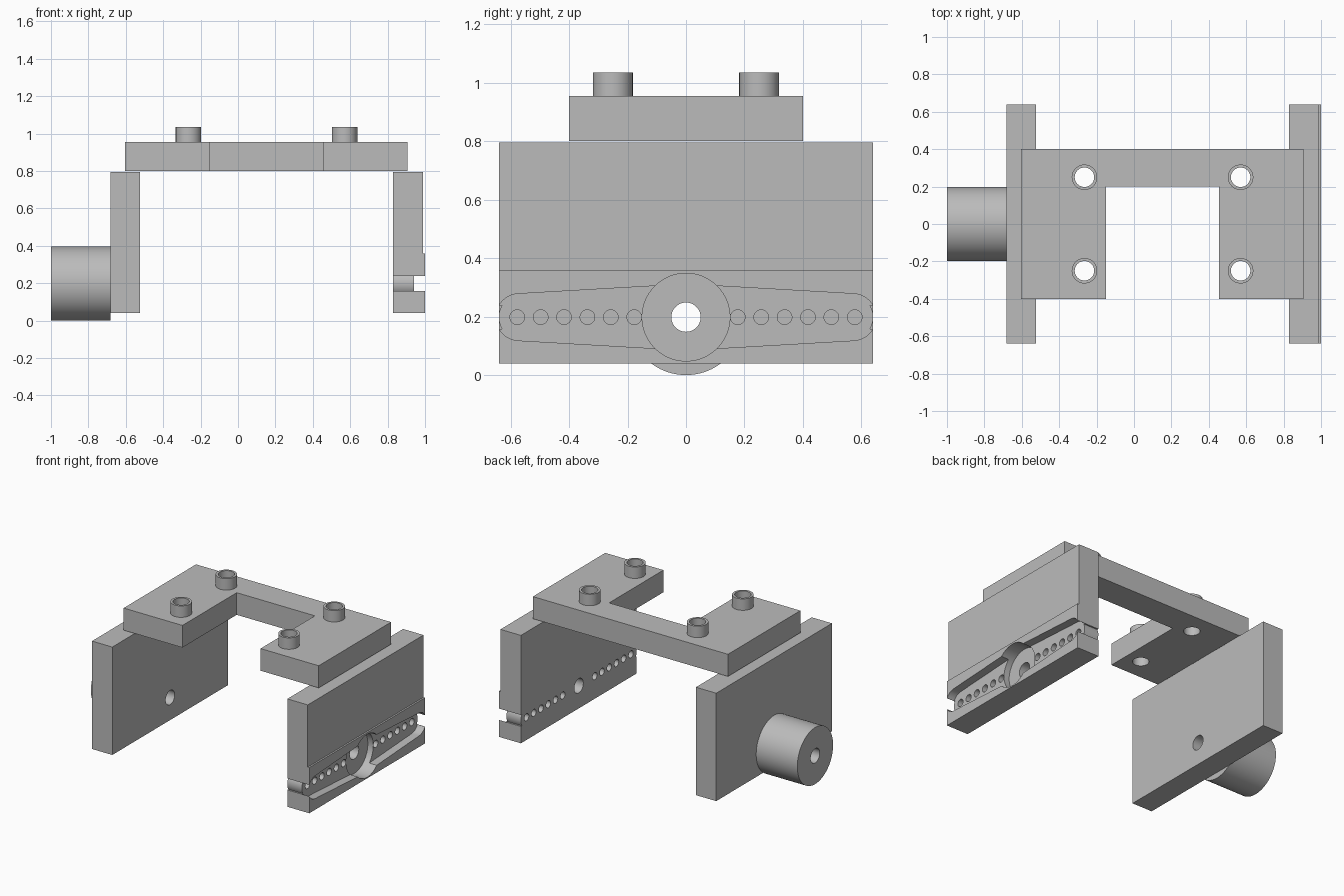
import bpy, bmesh
from math import cos, sin, pi, radians

cube = bpy.data.objects.get("Cube")
if cube:
    bpy.data.objects.remove(cube, do_unlink=True)

grey = bpy.data.materials.new("light_grey")
grey.use_nodes = True
COLOUR = (0.5, 0.5, 0.5, 1)
grey.diffuse_color = COLOUR
grey.node_tree.nodes["Principled BSDF"].inputs["Base Color"].default_value = COLOUR

AXIS_Z = 0.198  # height of the pivot axis


def arc(cu, cv, r, start, end, n):
    angles = [radians(start + (end - start) * i / n) for i in range(n + 1)]
    return [(cu + r * cos(a), cv + r * sin(a)) for a in angles]


def circle(cu, cv, r, n=64):
    return arc(cu, cv, r, 0, 360, n)[:-1]


def rect(u0, u1, v0, v1):
    return [(u0, v0), (u1, v0), (u1, v1), (u0, v1)]


def prism(name, outline, axis, lo, hi):
    """Extrude a 2D outline along the x, y or z axis."""
    place = {"x": lambda u, v, w: (w, u, v),
             "y": lambda u, v, w: (u, w, v),
             "z": lambda u, v, w: (u, v, w)}[axis]
    bm = bmesh.new()
    low, high = [[bm.verts.new(place(u, v, w)) for u, v in outline] for w in (lo, hi)]
    bm.faces.new(low)
    bm.faces.new(high)
    n = len(outline)
    for i in range(n):
        j = (i + 1) % n
        bm.faces.new((low[i], low[j], high[j], high[i]))
    bmesh.ops.recalc_face_normals(bm, faces=bm.faces)
    mesh = bpy.data.meshes.new(name)
    bm.to_mesh(mesh)
    bm.free()
    mesh.materials.append(grey)
    obj = bpy.data.objects.new(name, mesh)
    bpy.context.collection.objects.link(obj)
    return obj


def cut(obj, outline, axis, lo, hi):
    """Subtract an extruded outline and keep the result."""
    cutter = prism("cutter", outline, axis, lo, hi)
    cutter.hide_render = True
    mod = obj.modifiers.new("cut", "BOOLEAN")
    mod.operation = "DIFFERENCE"
    mod.solver = "EXACT"
    mod.object = cutter
    bpy.ops.object.select_all(action="DESELECT")
    bpy.context.view_layer.objects.active = obj
    obj.select_set(True)
    bpy.ops.object.modifier_apply(modifier=mod.name)
    bpy.data.objects.remove(cutter, do_unlink=True)


def smooth(obj):
    bpy.ops.object.select_all(action="DESELECT")
    bpy.context.view_layer.objects.active = obj
    obj.select_set(True)
    bpy.ops.object.shade_smooth_by_angle(angle=radians(30))


# U-shaped top bracket
bracket = prism("top_bracket",
                [(-0.605, -0.4), (-0.15, -0.4), (-0.15, 0.2), (0.455, 0.2),
                 (0.455, -0.4), (0.905, -0.4), (0.905, 0.4), (-0.605, 0.4)],
                "z", 0.8, 0.955)

# Hollow bosses with holes running down through the bracket
for side, x in (("right", -0.265), ("left", 0.57)):
    for end, y in (("front", -0.25), ("back", 0.25)):
        hole = circle(x, y, 0.052, 48)
        cut(bracket, hole, "z", 0.7, 1.1)
        boss = prism(f"boss_{end}_{side}", circle(x, y, 0.068, 48), "z", 0.955, 1.035)
        cut(boss, hole, "z", 0.7, 1.1)
        smooth(boss)
smooth(bracket)

# Right side plate and its pivot cylinder, both bored through
pivot_hole = circle(0, AXIS_Z, 0.05)
right_plate = prism("right_plate", rect(-0.64, 0.64, 0.04, 0.795), "x", -0.682, -0.525)
pivot = prism("pivot_cylinder", circle(0, AXIS_Z, 0.198, 96), "x", -1.0, -0.682)
for part in (right_plate, pivot):
    cut(part, pivot_hole, "x", -1.1, -0.4)
    smooth(part)

# Left side plate, slightly thicker along the bottom
left_plate = prism("left_plate",
                   [(0.83, 0.04), (1.0, 0.04), (1.0, 0.36), (0.988, 0.36),
                    (0.988, 0.795), (0.83, 0.795)], "y", -0.64, 0.64)

# Tapered arm pocket, deeper round hub pocket and centre bore
pocket = (arc(0.57, AXIS_Z, 0.08, -87, 87, 24) + [(0, AXIS_Z + 0.113)]
          + arc(-0.57, AXIS_Z, 0.08, 93, 267, 24) + [(0, AXIS_Z - 0.113)])
cut(left_plate, pocket, "x", 0.942, 1.1)
cut(left_plate, circle(0, AXIS_Z, 0.15, 96), "x", 0.9, 1.1)
cut(left_plate, pivot_hole, "x", 0.7, 1.1)

# Row of small holes and rounded end notches on each arm
for s in (-1, 1):
    for i in range(6):
        cut(left_plate, circle(s * (0.177 + 0.08 * i), AXIS_Z, 0.025, 32), "x", 0.7, 1.1)
    notch = [(s * u, v) for u, v in arc(0.56, AXIS_Z, 0.08, -30, 30, 12)]
    notch += [(s * 0.7, AXIS_Z + 0.04), (s * 0.7, AXIS_Z - 0.04)]
    cut(left_plate, notch, "x", 0.7, 1.1)
smooth(left_plate)
